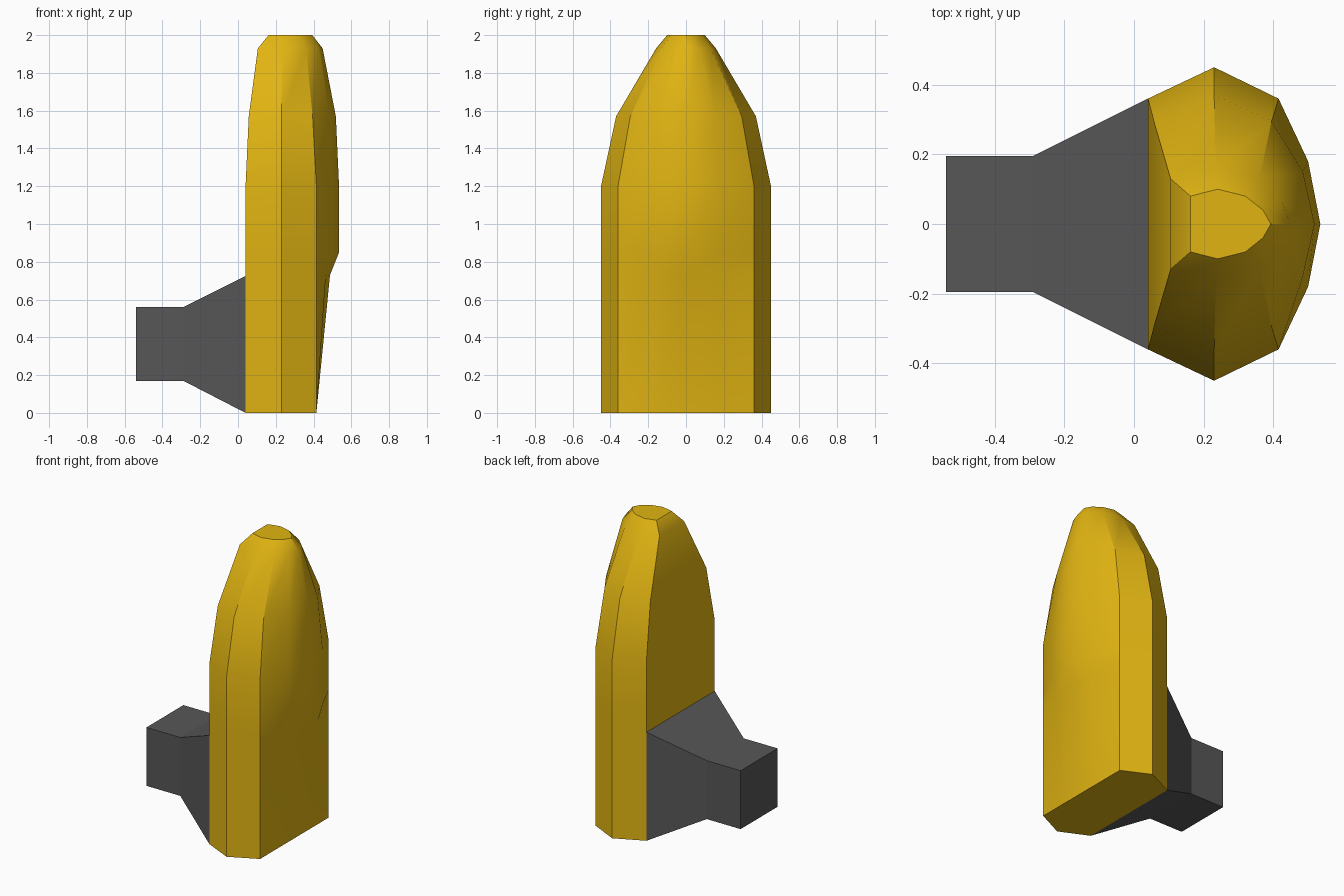
import bpy, bmesh, math

if "Cube" in bpy.data.objects:
    bpy.data.objects.remove(bpy.data.objects["Cube"])


def material(name, rgb):
    m = bpy.data.materials.new(name)
    m.diffuse_color = (*rgb, 1)
    m.use_nodes = True
    m.node_tree.nodes["Principled BSDF"].inputs["Base Color"].default_value = m.diffuse_color
    return m


def loft(name, rings, mat, cap_end=True):
    """Skin a list of equal-length point rings into one mesh."""
    bm = bmesh.new()
    loops = [[bm.verts.new(p) for p in r] for r in rings]
    n = len(rings[0])
    for a, b in zip(loops, loops[1:]):
        for i in range(n):
            j = (i + 1) % n
            bm.faces.new((a[i], a[j], b[j], b[i]))
    bm.faces.new(loops[0][::-1])
    if cap_end:
        bm.faces.new(loops[-1])
    bmesh.ops.recalc_face_normals(bm, faces=bm.faces)
    me = bpy.data.meshes.new(name)
    bm.to_mesh(me)
    bm.free()
    me.materials.append(mat)
    ob = bpy.data.objects.new(name, me)
    bpy.context.collection.objects.link(ob)
    return ob


yellow = material("yellow", (0.75, 0.456, 0.006))
grey = material("dark grey", (0.095, 0.095, 0.095))

# Body: z, x of (back, side, corner, quarter, nose), half widths of the first four
levels = [
    (0.00, (0.04, 0.23, 0.415, 0.415, 0.415), (0.36, 0.45, 0.36, 0.18)),
    (0.73, (0.04, 0.23, 0.415, 0.465, 0.487), (0.36, 0.45, 0.36, 0.18)),
    (0.85, (0.04, 0.23, 0.415, 0.50, 0.535), (0.36, 0.45, 0.36, 0.18)),
    (1.20, (0.04, 0.23, 0.415, 0.50, 0.535), (0.36, 0.45, 0.36, 0.18)),
    (1.57, (0.057, 0.23, 0.395, 0.485, 0.518), (0.295, 0.37, 0.295, 0.15)),
    (1.93, (0.105, 0.235, 0.36, 0.425, 0.448), (0.13, 0.158, 0.13, 0.065)),
    (2.00, (0.162, 0.24, 0.32, 0.37, 0.393), (0.08, 0.10, 0.08, 0.04)),
]
rings = []
for z, xs, ys in levels:
    half = list(zip(xs, ys))
    rings.append([(x, -y, z) for x, y in half] + [(xs[4], 0, z)]
                 + [(x, y, z) for x, y in half[::-1]])
body = loft("body", rings, yellow)
bpy.context.view_layer.objects.active = body
body.select_set(True)
bpy.ops.object.shade_smooth_by_angle(angle=math.radians(32))

# Rear mount: square stub flaring out to the body's back face
mount = []
for x, y, z0, z1 in ((-0.54, 0.195, 0.17, 0.56), (-0.29, 0.195, 0.17, 0.56),
                     (0.04, 0.36, 0.0, 0.725)):
    mount.append([(x, -y, z0), (x, y, z0), (x, y, z1), (x, -y, z1)])
loft("rear_mount", mount, grey, cap_end=False)
